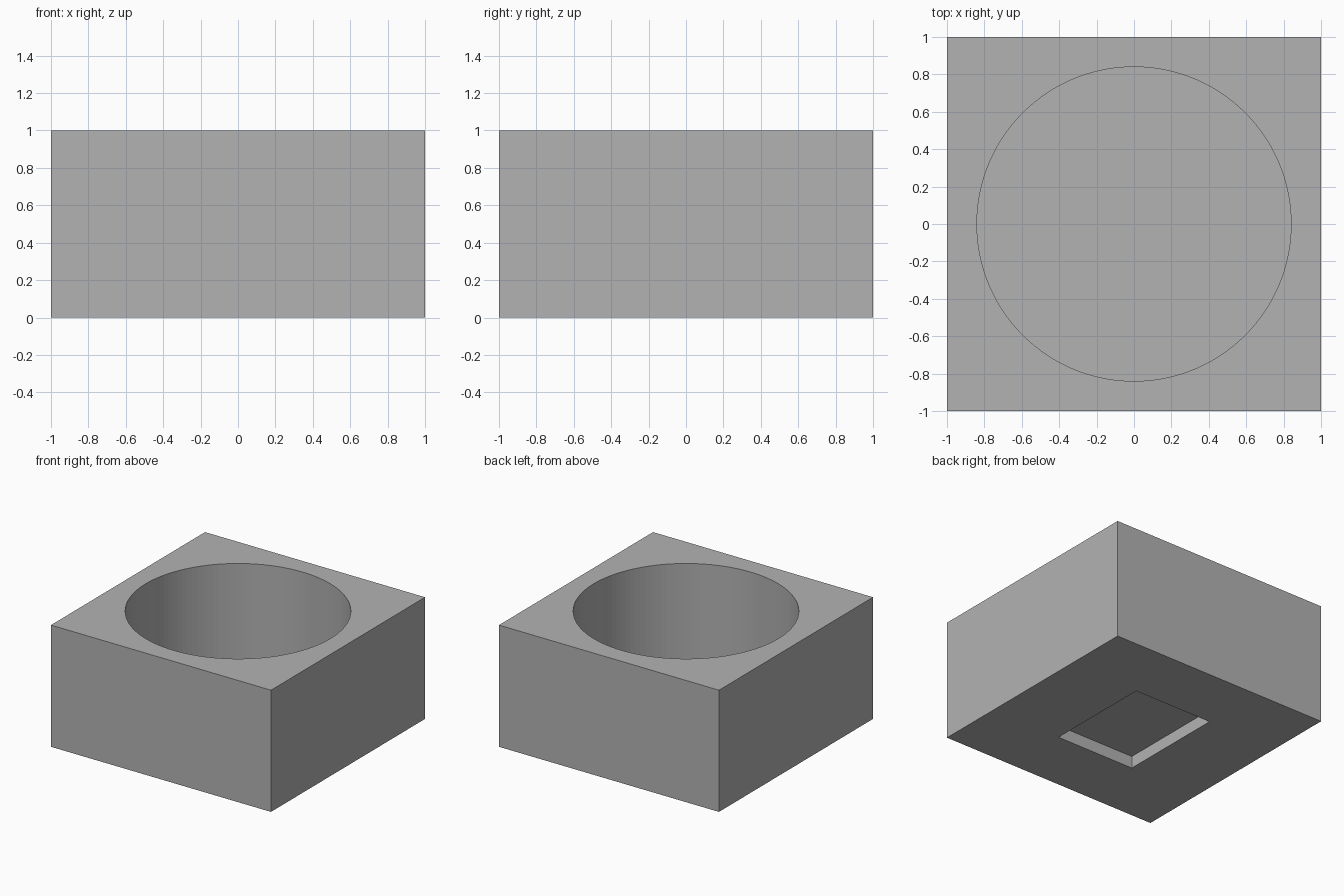
import bpy

SIZE, HEIGHT = 2.0, 1.0
BORE_RADIUS, FLOOR = 0.84, 0.16
RECESS_X, RECESS_Y, RECESS_DEPTH = 0.72, 0.91, 0.1
OVERSHOOT = 0.2

default = bpy.data.objects.get("Cube")
if default:
    bpy.data.objects.remove(default, do_unlink=True)

grey = bpy.data.materials.new("plain grey")
grey.use_nodes = True
colour = (0.45, 0.45, 0.45, 1)
grey.diffuse_color = colour
grey.node_tree.nodes["Principled BSDF"].inputs["Base Color"].default_value = colour


def box(name, x, y, bottom, top):
    bpy.ops.mesh.primitive_cube_add(size=1, location=(0, 0, (bottom + top) / 2))
    ob = bpy.context.object
    ob.name = name
    ob.scale = (x, y, top - bottom)
    bpy.ops.object.transform_apply(location=True, rotation=False, scale=True)
    ob.data.materials.append(grey)
    return ob


def cut(target, cutter):
    cutter.hide_render = True
    mod = target.modifiers.new(cutter.name, "BOOLEAN")
    mod.operation = "DIFFERENCE"
    mod.solver = "EXACT"
    mod.object = cutter
    bpy.ops.object.select_all(action="DESELECT")
    bpy.context.view_layer.objects.active = target
    target.select_set(True)
    bpy.ops.object.modifier_apply(modifier=mod.name)
    bpy.data.objects.remove(cutter, do_unlink=True)


# Square block
block = box("holder_block", SIZE, SIZE, 0, HEIGHT)

# Round blind bore from the top
depth = HEIGHT - FLOOR + OVERSHOOT
bpy.ops.mesh.primitive_cylinder_add(vertices=128, radius=BORE_RADIUS, depth=depth,
                                    location=(0, 0, FLOOR + depth / 2))
bore = bpy.context.object
bore.name = "bore_cutter"
bore.data.materials.append(grey)
cut(block, bore)

# Shallow rectangular recess underneath
cut(block, box("recess_cutter", RECESS_X, RECESS_Y, -OVERSHOOT, RECESS_DEPTH))
